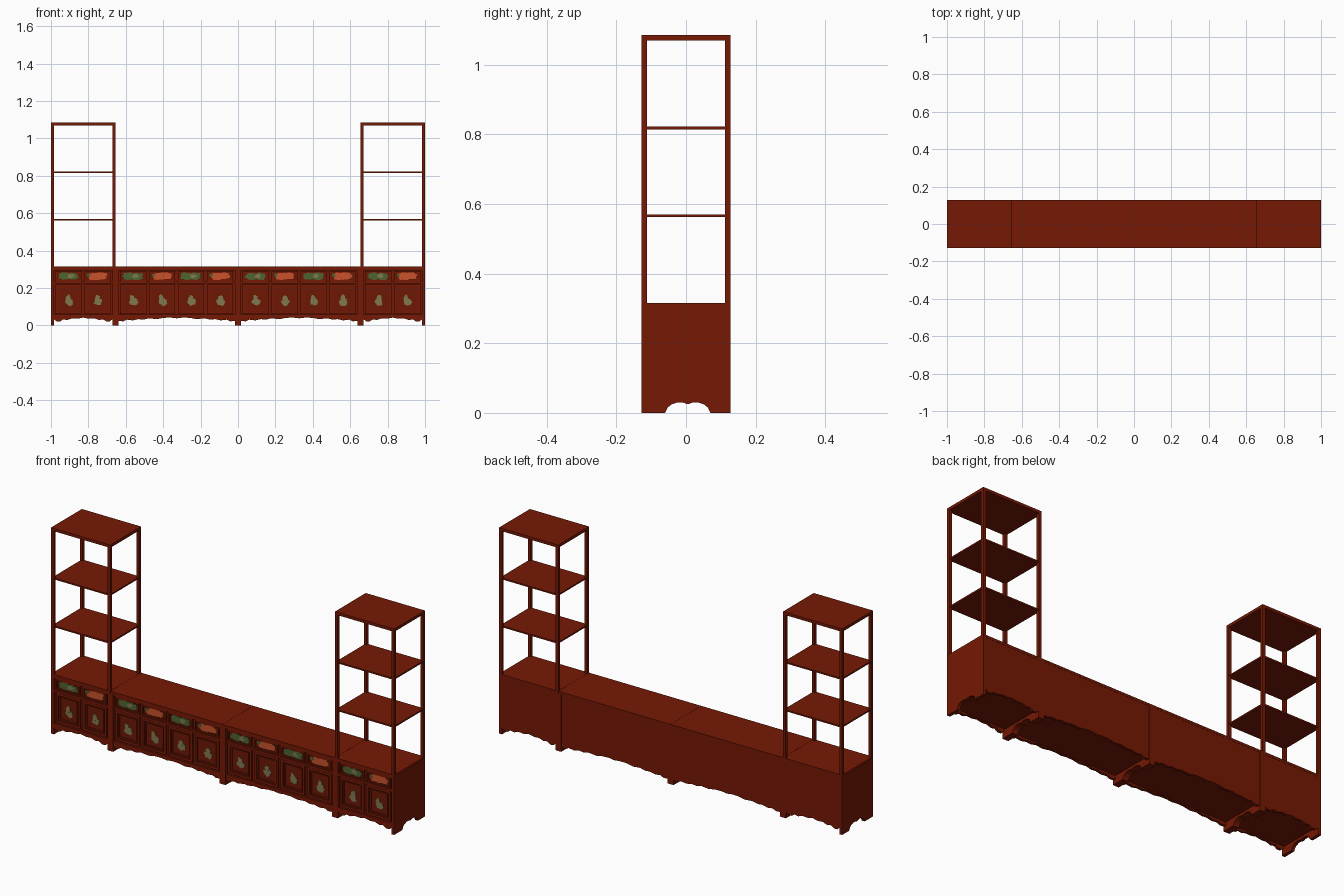
import bpy, bmesh, math, random
from mathutils import Vector

if "Cube" in bpy.data.objects:
    bpy.data.objects.remove(bpy.data.objects["Cube"])
random.seed(4)

def material(name, rgb):
    m = bpy.data.materials.new(name)
    m.diffuse_color = (*rgb, 1)
    m.use_nodes = True
    m.node_tree.nodes["Principled BSDF"].inputs["Base Color"].default_value = m.diffuse_color
    return m

WOOD = material("red brown wood", (0.18, 0.0095, 0.0012))
PANEL = material("dark panel wood", (0.15, 0.0085, 0.0012))
GREEN = material("leaf green", (0.075, 0.13, 0.03))
ORANGE = material("flower orange", (0.58, 0.085, 0.025))
OLIVE = material("olive blossom", (0.22, 0.19, 0.08))

def finish(bm, name, mat):
    bmesh.ops.recalc_face_normals(bm, faces=bm.faces)
    me = bpy.data.meshes.new(name)
    bm.to_mesh(me)
    bm.free()
    me.materials.append(mat)
    ob = bpy.data.objects.new(name, me)
    bpy.context.collection.objects.link(ob)
    return ob

def add_box(bm, x0, x1, y0, y1, z0, z1):
    vs = bmesh.ops.create_cube(bm, size=1)["verts"]
    for v in vs:
        v.co = Vector(((x0 + x1) / 2 + v.co.x * (x1 - x0),
                       (y0 + y1) / 2 + v.co.y * (y1 - y0),
                       (z0 + z1) / 2 + v.co.z * (z1 - z0)))

def boxes(name, mat, items):
    bm = bmesh.new()
    for b in items:
        add_box(bm, *b)
    return finish(bm, name, mat)

def add_prism(bm, pts, axis, a, b):
    # pts are (x, z) for axis "y", (y, z) for axis "x"
    mk = (lambda p, d: (p[0], d, p[1])) if axis == "y" else (lambda p, d: (d, p[0], p[1]))
    f = bm.faces.new([bm.verts.new(mk(p, a)) for p in pts])
    r = bmesh.ops.extrude_face_region(bm, geom=[f])
    vs = [v for v in r["geom"] if isinstance(v, bmesh.types.BMVert)]
    bmesh.ops.translate(bm, verts=vs, vec=mk((0, 0), b - a))

def frame(x0, x1, z0, z1, t, y0, y1):
    return [(x0, x0 + t, y0, y1, z0, z1), (x1 - t, x1, y0, y1, z0, z1),
            (x0 + t, x1 - t, y0, y1, z0, z0 + t), (x0 + t, x1 - t, y0, y1, z1 - t, z1)]

def add_blob(bm, cx, cz, rx, rz, y, n=18, low=0.6, square=1.0):
    # ragged flat patch; square below 1 fills its corners
    pts = []
    for i in range(n):
        a = 2 * math.pi * i / n
        r = random.uniform(low, 1.0)
        c, s = math.cos(a), math.sin(a)
        pts.append((cx + rx * r * math.copysign(abs(c) ** square, c),
                    cz + rz * r * math.copysign(abs(s) ** square, s)))
    add_prism(bm, pts, "y", y, y + 0.002)

D, T, TOP = 0.128, 0.017, 0.315      # half depth, side thickness, cabinet top
PITCH = 0.155

# half outlines of the scalloped apron: (fraction from leg to centre, height)
WIDE = [(0, .024), (.08, .022), (.14, .031), (.24, .027), (.34, .034), (.42, .031),
        (.52, .038), (.66, .034), (.78, .041), (.9, .042), (1, .038)]
NARROW = [(0, .033), (.08, .022), (.2, .021), (.32, .033), (.45, .029), (.62, .038), (.8, .036), (1, .042)]

def scallop(x0, x1, half, top):
    c, h = (x0 + x1) / 2, (x1 - x0) / 2
    left = [(x0 + u * h, z) for u, z in half]
    right = [(2 * c - x, z) for x, z in reversed(left[:-1])]
    return left + right + [(x1, top), (x0, top)]

# side panel outline with double-bump foot cutout
arch = [(-.06, 0), (-.053, .015), (-.042, .024), (-.025, .03), (-.008, .0295), (.001, .026)]
arch += [(.01 - y, z) for y, z in reversed(arch)]
SIDE = [(-D, 0)] + arch + [(D, 0), (D, .302), (-D, .302)]

def cabinet(label, x0, x1, n):
    a, b = x0 + T, x1 - T
    half = WIDE if n == 4 else NARROW
    # side panels
    bm = bmesh.new()
    add_prism(bm, SIDE, "x", x0, a)
    add_prism(bm, SIDE, "x", b, x1)
    finish(bm, label + "_side_panels", WOOD)
    # body with flat floor, scalloped aprons front and back
    boxes(label + "_body", WOOD, [(a, b, -.113, .126, .042, .302)])
    bm = bmesh.new()
    add_prism(bm, scallop(a, b, half, .058), "y", -.126, -.112)
    add_prism(bm, scallop(a, b, half, .302), "y", .113, .127)
    finish(bm, label + "_aprons", WOOD)
    boxes(label + "_top", WOOD, [(x0 + .0004, x1 - .0004, -D, D, .302, TOP)])
    # front rails
    boxes(label + "_rails", WOOD, [(a, b, -.126, -.113, .222, .234), (a, b, -.126, -.113, .293, .302)])
    frames, panels = [], []
    green, orange, olive = bmesh.new(), bmesh.new(), bmesh.new()
    for i in range(n):
        c = a + (i + .5) * PITCH
        # door frame with raised moulding, drawer frame
        frames += frame(c - .07, c + .07, .062, .219, .013, -.122, -.113)
        frames += frame(c - .051, c + .051, .081, .2, .004, -.119, -.113)
        frames += frame(c - .07, c + .07, .236, .291, .007, -.122, -.113)
        panels += [(c - .057, c + .057, -.115, -.113, .075, .206),
                   (c - .063, c + .063, -.115, -.113, .243, .284)]
        # painted blossom on the door
        add_blob(olive, c + .003, .126, .027, .024, -.117, 20, .65)
        add_blob(olive, c + random.uniform(-.008, .008), .146, .015, .022, -.1175, 12, .6)
        # painted drawer front
        if i % 2 == 0:
            add_blob(green, c - .024, .263, .036, .022, -.117, 22, .7, .7)
            add_blob(green, c + .022, .263, .036, .022, -.1174, 22, .65, .7)
            add_blob(olive, c + .012, .264, .02, .014, -.118, 14)
        else:
            add_blob(orange, c - .016, .262, .036, .022, -.117, 22, .75, .6)
            add_blob(orange, c + .018, .265, .036, .02, -.1174, 22, .75, .6)
            add_blob(green, c - .047, .268, .011, .012, -.118, 12)
    boxes(label + "_door_and_drawer_frames", WOOD, frames)
    boxes(label + "_inset_panels", PANEL, panels)
    finish(green, label + "_painted_leaves", GREEN)
    finish(orange, label + "_painted_flowers", ORANGE)
    finish(olive, label + "_painted_blossoms", OLIVE)

def tower(label, x0, x1):
    # open shelf tower standing on an end cabinet
    p = .016
    boxes(label + "_posts", WOOD, [(x, x + p, y, y + p, TOP, 1.07)
          for x in (x0, x1 - p) for y in (-D, D - p)])
    boxes(label + "_shelves", WOOD, [(x0 + .004, x1 - .004, -D + .004, D - .004, z - .004, z + .004)
          for z in (.566, .818)])
    boxes(label + "_top_board", WOOD, [(x0, x1, -D, D, 1.07, 1.085)])

E = .655
cabinet("left_end_cabinet", -1, -E, 2)
cabinet("left_middle_cabinet", -E, 0, 4)
cabinet("right_middle_cabinet", 0, E, 4)
cabinet("right_end_cabinet", E, 1, 2)
tower("left_tower", -1, -E)
tower("right_tower", E, 1)
